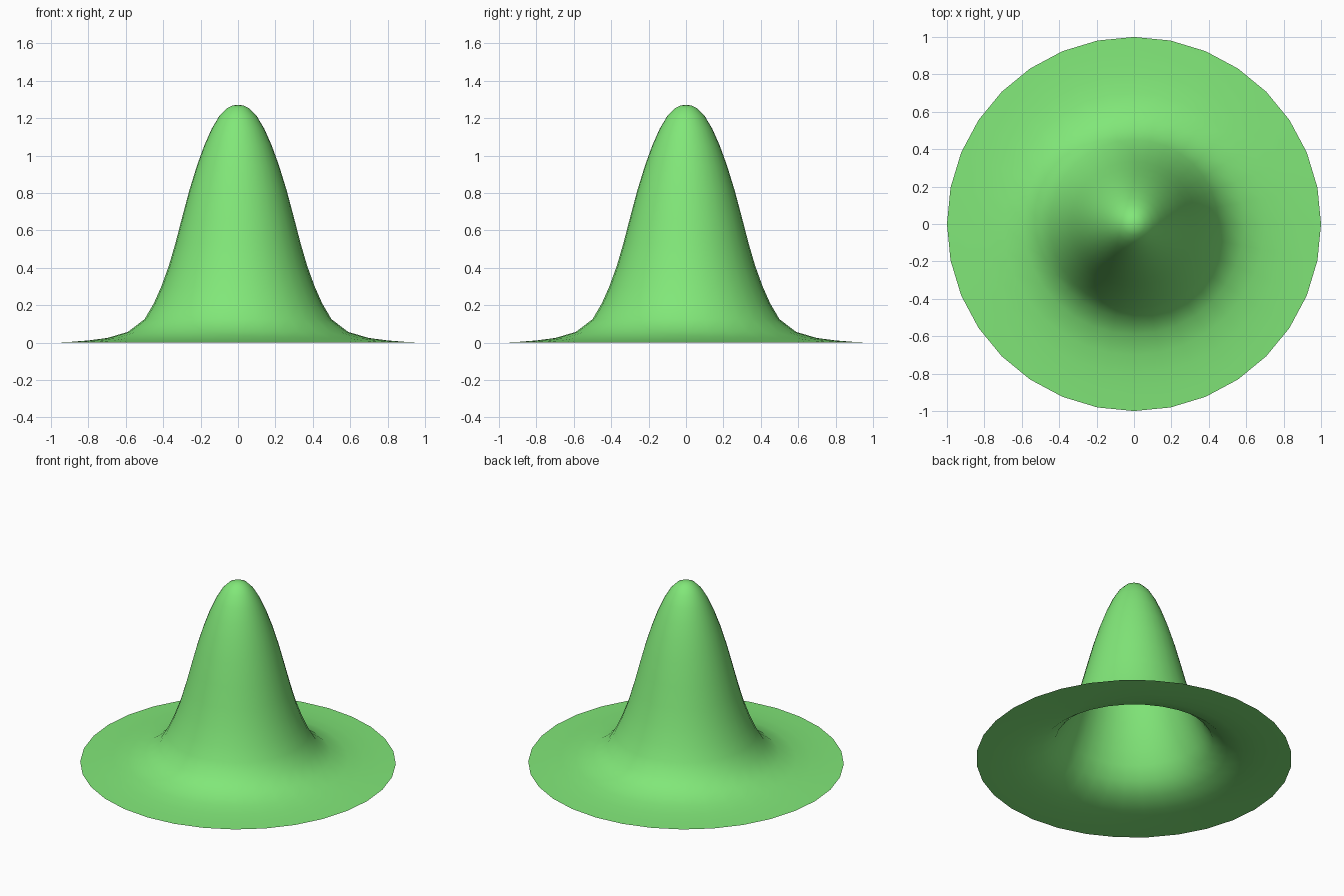
import bpy, bmesh
from math import sin, cos, tau

if "Cube" in bpy.data.objects:
    bpy.data.objects.remove(bpy.data.objects["Cube"])

SEGMENTS = 32

# Profile from rim to tip: (radius, height)
PROFILE = [
    (1.0, 0.0), (0.9, 0.004), (0.8, 0.012), (0.7, 0.025), (0.59, 0.057),
    (0.5, 0.125), (0.45, 0.21), (0.41, 0.30), (0.37, 0.41), (0.335, 0.53),
    (0.30, 0.665), (0.26, 0.815), (0.22, 0.945), (0.18, 1.055),
    (0.14, 1.145), (0.10, 1.212), (0.06, 1.253), (0.03, 1.268),
]
TIP = 1.272

# Open bell-shaped sheet revolved around z
bm = bmesh.new()
rings = [[bm.verts.new((r * cos(tau * i / SEGMENTS), r * sin(tau * i / SEGMENTS), z))
          for i in range(SEGMENTS)] for r, z in PROFILE]
tip = bm.verts.new((0, 0, TIP))
for outer, inner in zip(rings, rings[1:]):
    for i in range(SEGMENTS):
        j = (i + 1) % SEGMENTS
        bm.faces.new((outer[i], outer[j], inner[j], inner[i]))
for i in range(SEGMENTS):
    bm.faces.new((rings[-1][i], rings[-1][(i + 1) % SEGMENTS], tip))
for f in bm.faces:
    f.smooth = True

mesh = bpy.data.meshes.new("peak_hill")
bm.to_mesh(mesh)
bm.free()
hill = bpy.data.objects.new("peak_hill", mesh)
bpy.context.collection.objects.link(hill)

# Green surface
green = bpy.data.materials.new("green")
green.diffuse_color = (0.22, 0.8, 0.19, 1)
green.use_nodes = True
green.node_tree.nodes["Principled BSDF"].inputs["Base Color"].default_value = green.diffuse_color
mesh.materials.append(green)
